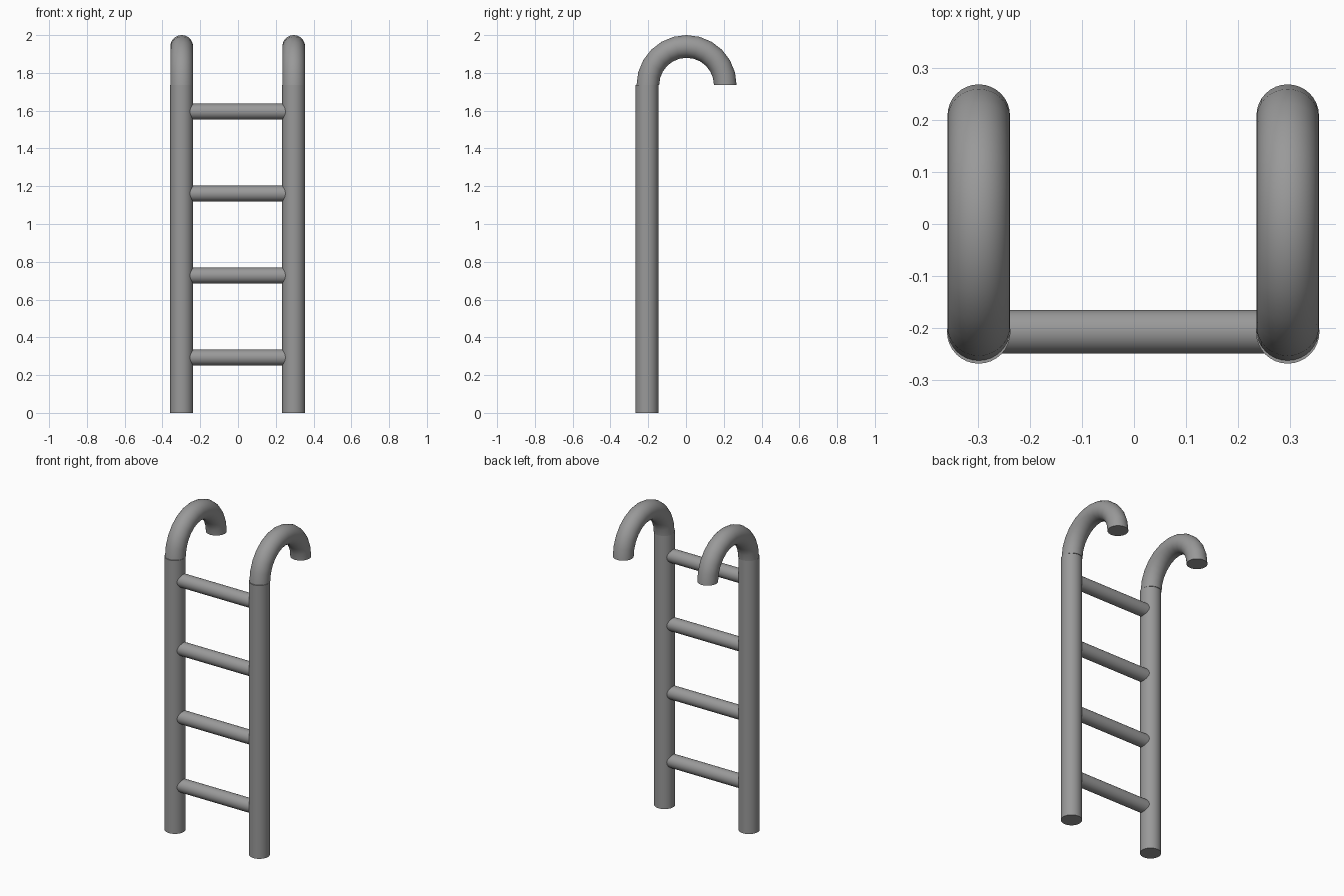
import bpy, bmesh, math
from mathutils import Vector

if "Cube" in bpy.data.objects:
    bpy.data.objects.remove(bpy.data.objects["Cube"])

SIDES = 32
RAIL_R, RUNG_R, BEND_R = 0.061, 0.042, 0.205
RAIL_Y, SEAM_Z = -0.207, 1.735

metal = bpy.data.materials.new("grey metal")
metal.diffuse_color = (0.32, 0.32, 0.32, 1)
metal.use_nodes = True
metal.node_tree.nodes["Principled BSDF"].inputs["Base Color"].default_value = metal.diffuse_color


def tube(name, path, radius, sides=SIDES):
    """Capped round tube; path is a list of (centre, side axis, other axis)."""
    bm = bmesh.new()
    rings = []
    for c, u, v in path:
        rings.append([bm.verts.new(Vector(c) + radius * (
            math.cos(2 * math.pi * i / sides) * Vector(u) +
            math.sin(2 * math.pi * i / sides) * Vector(v))) for i in range(sides)])
    for a, b in zip(rings, rings[1:]):
        for i in range(sides):
            j = (i + 1) % sides
            bm.faces.new((a[i], a[j], b[j], b[i]))
    bm.faces.new(rings[0][::-1])
    bm.faces.new(rings[-1])
    bmesh.ops.recalc_face_normals(bm, faces=bm.faces[:])
    mesh = bpy.data.meshes.new(name)
    bm.to_mesh(mesh)
    bm.free()
    mesh.materials.append(metal)
    ob = bpy.data.objects.new(name, mesh)
    bpy.context.collection.objects.link(ob)
    bpy.ops.object.select_all(action='DESELECT')
    ob.select_set(True)
    bpy.context.view_layer.objects.active = ob
    bpy.ops.object.shade_smooth_by_angle(angle=math.radians(40))
    return ob


X, Y, Z = (1, 0, 0), (0, 1, 0), (0, 0, 1)

for side, x in (("left", -0.298), ("right", 0.295)):
    # Upright rail
    tube(side + "_rail", [((x, RAIL_Y, 0), X, Y), ((x, RAIL_Y, SEAM_Z), X, Y)], RAIL_R)
    # Hooked handle: half circle bending towards the back
    bend = []
    for k in range(13):
        a = math.pi * (1 - k / 12)
        out = Vector((0, math.cos(a), math.sin(a)))
        bend.append((Vector((x, 0.003, SEAM_Z)) + out * BEND_R, X, out))
    tube(side + "_hook", bend, RAIL_R - 0.001)

# Rungs, sunk into the rails
for n in range(4):
    z = 0.293 + n * 0.434
    tube(f"rung_{n + 1}", [((-0.285, RAIL_Y, z), Y, Z), ((0.285, RAIL_Y, z), Y, Z)], RUNG_R)
